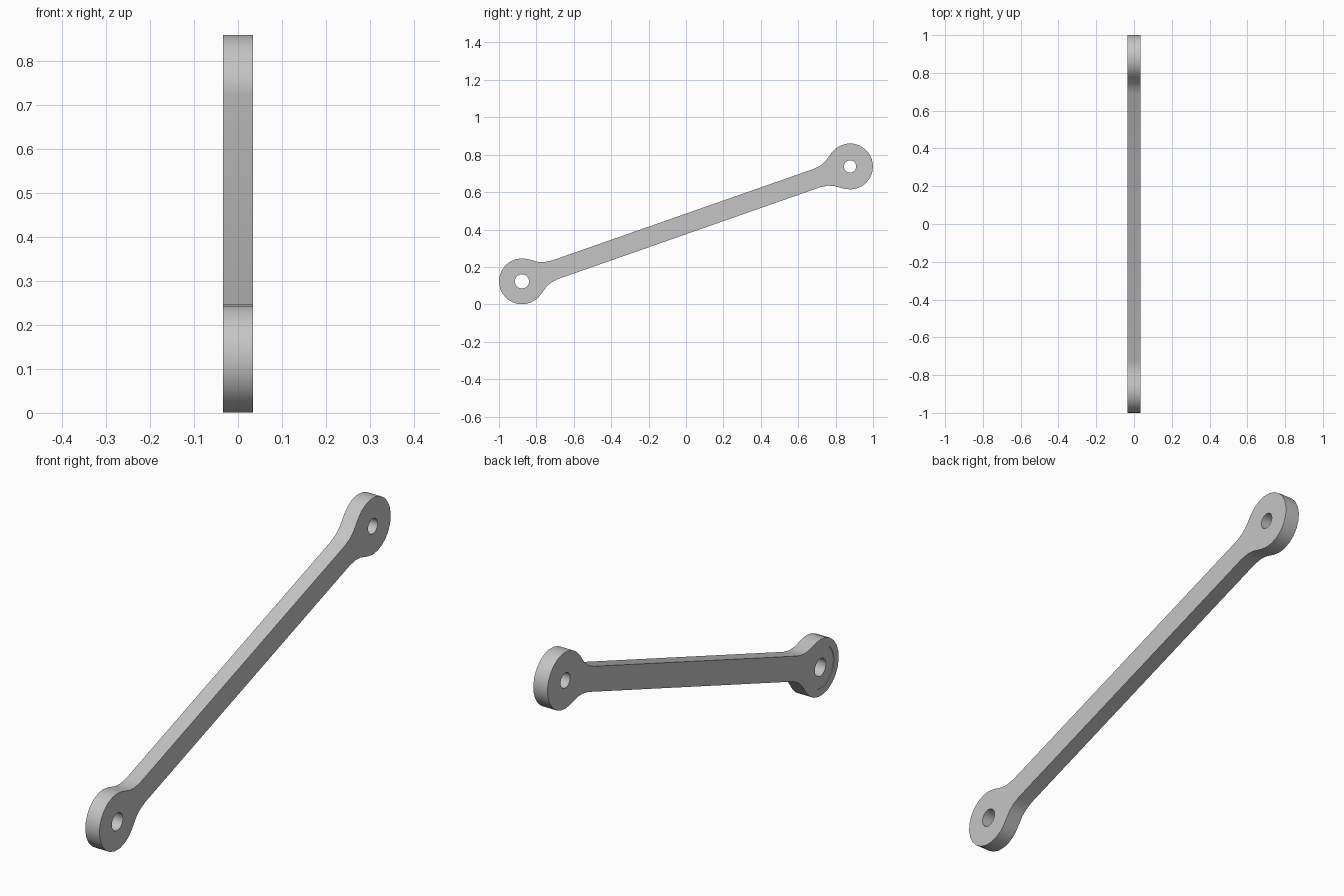
import bpy
import bmesh
from math import radians, cos, sin, hypot, atan2, pi
from mathutils import Matrix, Vector

if "Cube" in bpy.data.objects:
    bpy.data.objects.remove(bpy.data.objects["Cube"])

HALF = 0.034                      # half thickness along x
RADIUS = 0.123                    # outer radius of the eyes
LOW, HIGH = (-0.877, 0.123), (0.877, 0.737)
RUN, RISE = HIGH[0] - LOW[0], HIGH[1] - LOW[1]
LENGTH, TILT = hypot(RUN, RISE), atan2(RISE, RUN)

steel = bpy.data.materials.new("plain grey")
steel.use_nodes = True
grey = (0.56, 0.56, 0.56, 1)
steel.diffuse_color = grey
steel.node_tree.nodes["Principled BSDF"].inputs["Base Color"].default_value = grey


def add_object(name, bm):
    bmesh.ops.recalc_face_normals(bm, faces=bm.faces)
    mesh = bpy.data.meshes.new(name)
    bm.to_mesh(mesh)
    bm.free()
    mesh.materials.append(steel)
    obj = bpy.data.objects.new(name, mesh)
    bpy.context.collection.objects.link(obj)
    return obj


# Quarter outline from the eye's far point to the bar, along (u) and across (v)
STEPS = 8
quarter = []
for i in range(STEPS + 1):
    a = pi + (radians(55) - pi) * i / STEPS
    quarter.append((RADIUS * cos(a), RADIUS * sin(a)))
quarter += [(0.115, 0.07), (0.145, 0.058), (0.185, 0.052)]

# Mirror it to the other end, then to the other edge
upper = quarter + [(LENGTH - u, v) for u, v in reversed(quarter)]
outline = upper + [(u, -v) for u, v in reversed(upper[1:-1])]

# Link arm: tilted outline extruded through its thickness
bm = bmesh.new()
verts = []
for u, v in outline:
    y = LOW[0] + u * cos(TILT) - v * sin(TILT)
    z = LOW[1] + u * sin(TILT) + v * cos(TILT)
    verts.append(bm.verts.new((-HALF, y, z)))
face = bm.faces.new(verts)
ext = bmesh.ops.extrude_face_region(bm, geom=[face])
moved = [e for e in ext["geom"] if isinstance(e, bmesh.types.BMVert)]
bmesh.ops.translate(bm, verts=moved, vec=Vector((2 * HALF, 0, 0)))
arm = add_object("link_arm", bm)


def cut_round(name, centre, x, radius, depth, sides):
    """Cut a cylinder along x out of the arm."""
    bm = bmesh.new()
    place = Matrix.Translation((x, *centre)) @ Matrix.Rotation(pi / 2, 4, "Y")
    bmesh.ops.create_cone(bm, cap_ends=True, segments=sides, radius1=radius,
                          radius2=radius, depth=depth, matrix=place)
    cutter = add_object(name, bm)
    cutter.hide_render = True
    mod = arm.modifiers.new(name, "BOOLEAN")
    mod.operation = "DIFFERENCE"
    mod.solver = "EXACT"
    mod.object = cutter
    bpy.context.view_layer.objects.active = arm
    bpy.ops.object.modifier_apply(modifier=mod.name)
    bpy.data.objects.remove(cutter)


# Shallow round recess on one side of the lower eye, then both pin holes
cut_round("recess_cutter", LOW, -HALF, 0.09, 0.005, 32)
cut_round("lower_hole_cutter", LOW, 0, 0.038, 0.2, 24)
cut_round("upper_hole_cutter", HIGH, 0, 0.033, 0.2, 24)

bpy.ops.object.select_all(action="DESELECT")
arm.select_set(True)
bpy.context.view_layer.objects.active = arm
bpy.ops.object.shade_smooth_by_angle(angle=radians(30))
